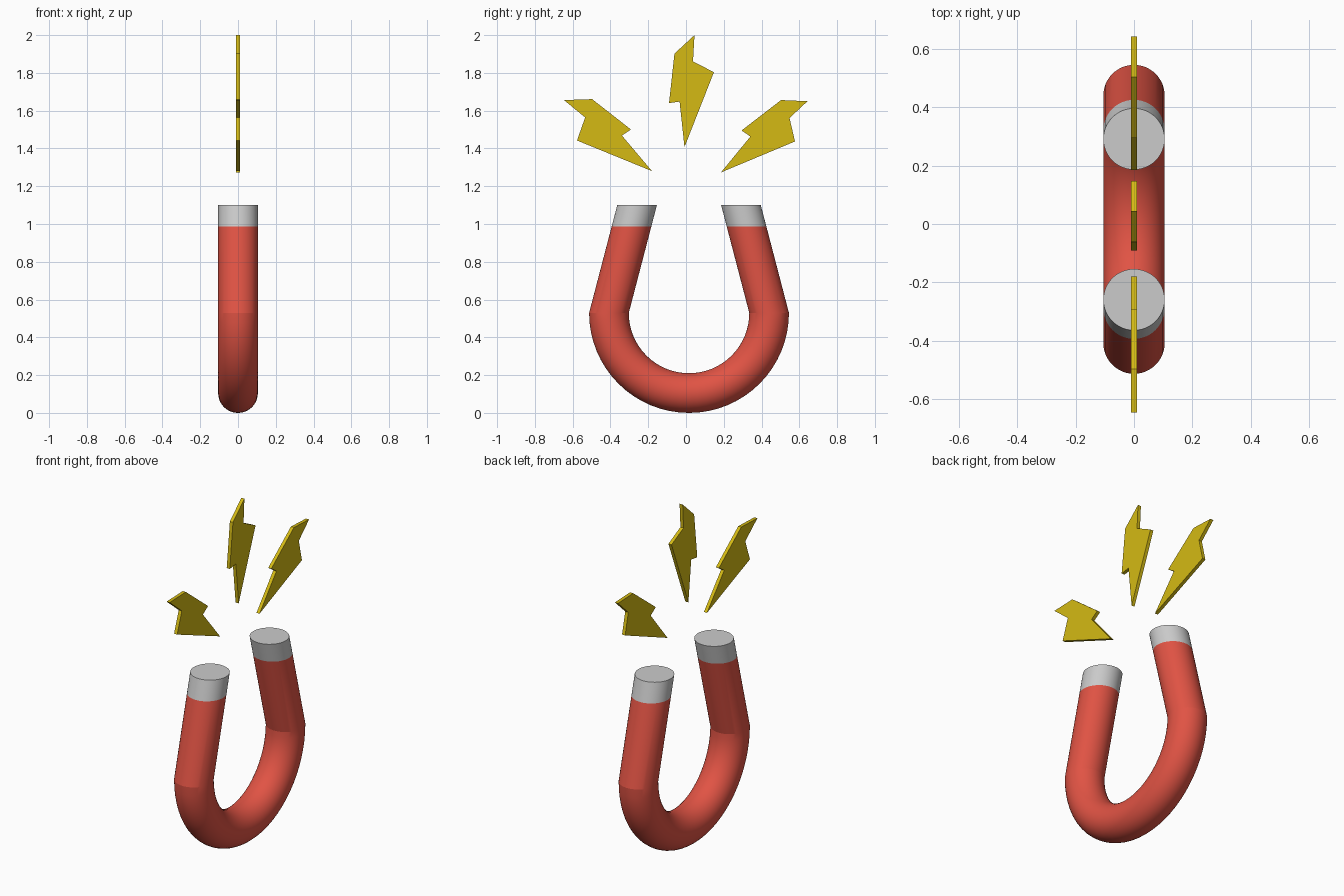
import bpy, bmesh
from math import sin, cos, pi, radians

if "Cube" in bpy.data.objects:
    bpy.data.objects.remove(bpy.data.objects["Cube"])

TUBE, BEND, MID_Y = 0.105, 0.424, 0.016      # tube radius, bend radius, magnet centre
BEND_Z, SEAM_Z, TOP_Z, TOP_Y = 0.529, 0.987, 1.10, 0.275
SIDES, STEPS = 48, 32


def material(name, rgb):
    m = bpy.data.materials.new(name)
    m.diffuse_color = (*rgb, 1)
    m.use_nodes = True
    m.node_tree.nodes["Principled BSDF"].inputs["Base Color"].default_value = m.diffuse_color
    return m


red = material("red paint", (0.75, 0.087, 0.058))
white = material("white tip", (0.84, 0.84, 0.82))
yellow = material("yellow", (0.66, 0.49, 0.007))


def finish(name, bm, mat):
    bmesh.ops.recalc_face_normals(bm, faces=bm.faces)
    me = bpy.data.meshes.new(name)
    bm.to_mesh(me)
    bm.free()
    ob = bpy.data.objects.new(name, me)
    bpy.context.collection.objects.link(ob)
    me.materials.append(mat)
    return ob


def tube(name, stations, mat):
    """Sweep a circle through (y, z, tilt) stations and cap both ends."""
    bm = bmesh.new()
    rings = []
    for y, z, tilt in stations:
        ring = []
        for i in range(SIDES):
            a = 2 * pi * i / SIDES
            r = TUBE * cos(a)
            ring.append(bm.verts.new((TUBE * sin(a), y + r * cos(tilt), z + r * sin(tilt))))
        rings.append(ring)
    for a, b in zip(rings, rings[1:]):
        for i in range(SIDES):
            j = (i + 1) % SIDES
            bm.faces.new((a[i], a[j], b[j], b[i]))
    bm.faces.new(rings[0])
    bm.faces.new(rings[-1])
    ob = finish(name, bm, mat)
    bpy.ops.object.select_all(action='DESELECT')
    ob.select_set(True)
    bpy.context.view_layer.objects.active = ob
    bpy.ops.object.shade_smooth_by_angle(angle=radians(10))


# Red horseshoe body: leg, half-circle bend, leg (ends cut level)
seam_y = BEND + (TOP_Y - BEND) * (SEAM_Z - BEND_Z) / (TOP_Z - BEND_Z)
path = [(MID_Y + seam_y, SEAM_Z, 0)]
for k in range(STEPS + 1):
    t = -pi * k / STEPS
    path.append((MID_Y + BEND * cos(t), BEND_Z + BEND * sin(t), t))
path.append((MID_Y - seam_y, SEAM_Z, -pi))
tube("magnet_body", path, red)

# White pole tips
for side, name in ((1, "right_tip"), (-1, "left_tip")):
    tube(name, [(MID_Y + side * seam_y, SEAM_Z, 0), (MID_Y + side * TOP_Y, TOP_Z, 0)], white)

# Thin lightning bolts, outlined in (y, z)
bolts = {
    "middle_bolt": [(0.045, 2.0), (0.037, 1.86), (0.148, 1.804), (-0.008, 1.407),
                    (-0.034, 1.648), (-0.09, 1.64), (-0.061, 1.902)],
    "right_bolt": [(0.643, 1.65), (0.548, 1.561), (0.577, 1.437), (0.185, 1.273),
                   (0.341, 1.463), (0.294, 1.495), (0.503, 1.656)],
    "left_bolt": [(-0.646, 1.656), (-0.497, 1.661), (-0.291, 1.5), (-0.339, 1.468),
                  (-0.18, 1.28), (-0.577, 1.442), (-0.534, 1.564)],
}
for name, outline in bolts.items():
    bm = bmesh.new()
    face = bm.faces.new([bm.verts.new((-0.01, y, z)) for y, z in outline])
    out = bmesh.ops.extrude_face_region(bm, geom=[face], use_keep_orig=True)
    moved = [g for g in out["geom"] if isinstance(g, bmesh.types.BMVert)]
    bmesh.ops.translate(bm, verts=moved, vec=(0.02, 0, 0))
    finish(name, bm, yellow)
